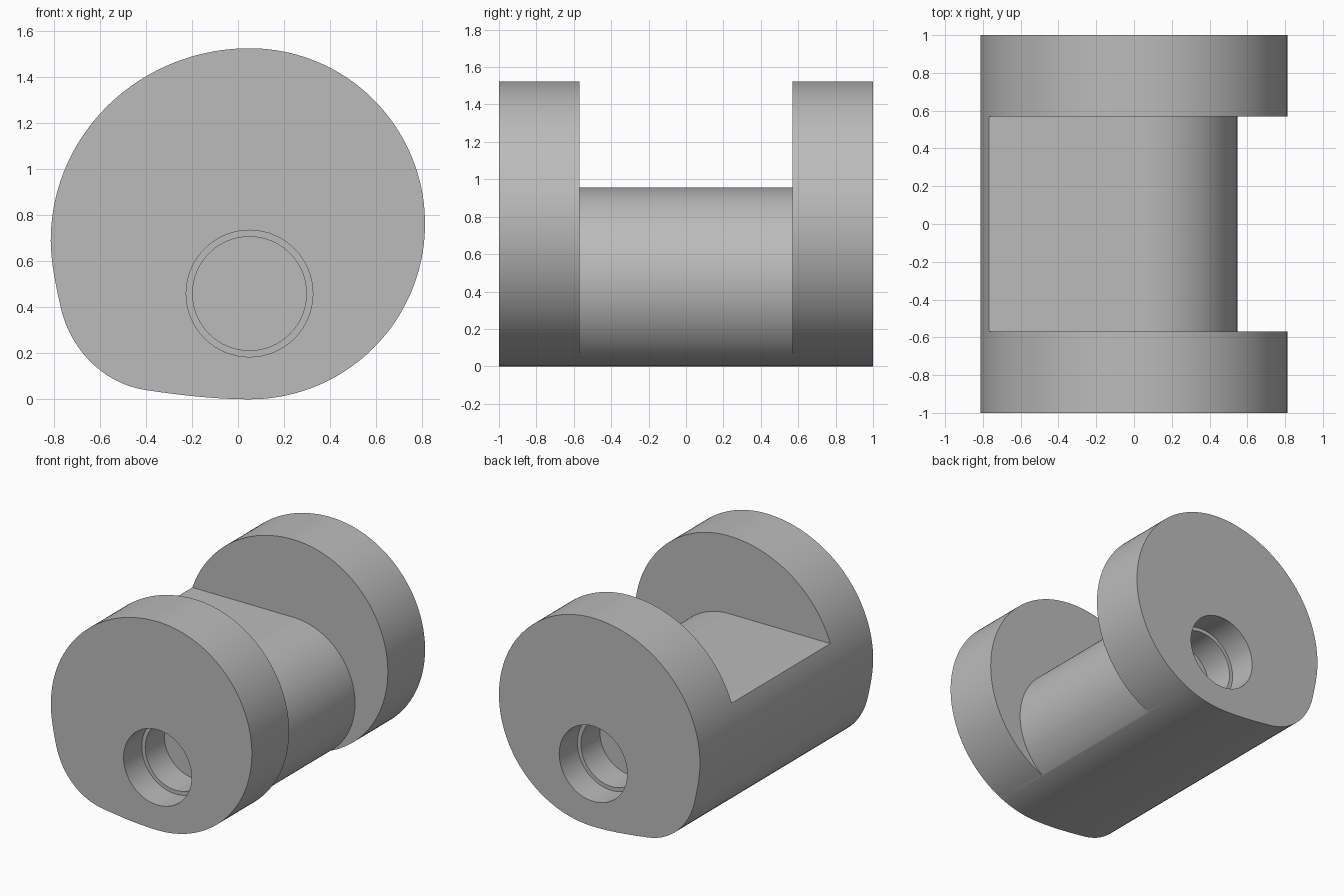
import bpy
import bmesh
import math
from mathutils import Vector
from mathutils.geometry import interpolate_bezier

if "Cube" in bpy.data.objects:
    bpy.data.objects.remove(bpy.data.objects["Cube"], do_unlink=True)

CX, TOP = 0.05, 1.524          # shared centre line and body height
R = TOP / 2
HOLE_Z, CORE_R = 0.459, 0.497  # bore axis height and waist radius
SLOT = 0.57                    # half length of the waist

grey = bpy.data.materials.new("plain_grey")
grey.use_nodes = True
colour = (0.5, 0.5, 0.5, 1)
grey.diffuse_color = colour
grey.node_tree.nodes["Principled BSDF"].inputs["Base Color"].default_value = colour


def arc(cx, cz, rx, rz, start, end, steps):
    """Points on an elliptical arc, angles in degrees."""
    angles = [math.radians(start + (end - start) * i / steps) for i in range(steps + 1)]
    return [(cx + rx * math.cos(a), cz + rz * math.sin(a)) for a in angles]


def bezier(*points):
    return [tuple(p) for p in interpolate_bezier(*[Vector(p) for p in points], 16)]


def prism(name, profile, y0, y1):
    """Extrude an x-z profile along y."""
    bm = bmesh.new()
    face = bm.faces.new([bm.verts.new((x, y0, z)) for x, z in profile])
    new = bmesh.ops.extrude_face_region(bm, geom=[face])["geom"]
    bmesh.ops.translate(bm, vec=(0, y1 - y0, 0),
                        verts=[v for v in new if isinstance(v, bmesh.types.BMVert)])
    bmesh.ops.recalc_face_normals(bm, faces=bm.faces)
    mesh = bpy.data.meshes.new(name)
    bm.to_mesh(mesh)
    bm.free()
    mesh.materials.append(grey)
    obj = bpy.data.objects.new(name, mesh)
    bpy.context.collection.objects.link(obj)
    return obj


def cut(target, cutter):
    """Subtract the cutter and remove it."""
    cutter.hide_render = True
    mod = target.modifiers.new("cut", 'BOOLEAN')
    mod.operation = 'DIFFERENCE'
    mod.solver = 'EXACT'
    mod.object = cutter
    bpy.context.view_layer.objects.active = target
    bpy.ops.object.modifier_apply(modifier=mod.name)
    bpy.data.objects.remove(cutter, do_unlink=True)


# Body outline: round right half, wider left shoulder, blended lower left corner
outline = arc(CX, R, R, R, -90, 90, 80)
outline += arc(CX, 0.69, 0.863, TOP - 0.69, 90, 180, 40)[1:]
outline += bezier((-0.813, 0.69), (-0.813, 0.6), (-0.792, 0.4975), (-0.77, 0.4))[1:]
outline += bezier((-0.77, 0.4), (-0.729, 0.217), (-0.586, 0.068), (-0.4, 0.04))[1:]
outline += bezier((-0.4, 0.04), (-0.25, 0.018), (-0.1, 0), (CX, 0))[1:-1]
body = prism("roller_body", outline, -1, 1)

# Waist: flat ledge on one side running into a round core
waist = [(-1.2, HOLE_Z + CORE_R)] + arc(CX, HOLE_Z, CORE_R, CORE_R, 90, -70, 64)
waist += [(1.2, -0.1), (1.2, 1.8), (-1.2, 1.8)]
cut(body, prism("waist_cutter", waist, -SLOT, SLOT))

# Stepped blind bore in both ends
for side in (-1, 1):
    for radius, depth in ((0.275, 0.21), (0.247, 0.43)):
        circle = arc(CX, HOLE_Z, radius, radius, 0, 360, 64)[:-1]
        cut(body, prism("bore_cutter", circle, side * (1 - depth), side * 1.1))

bpy.ops.object.select_all(action='DESELECT')
body.select_set(True)
bpy.context.view_layer.objects.active = body
bpy.ops.object.shade_smooth_by_angle(angle=math.radians(25))
